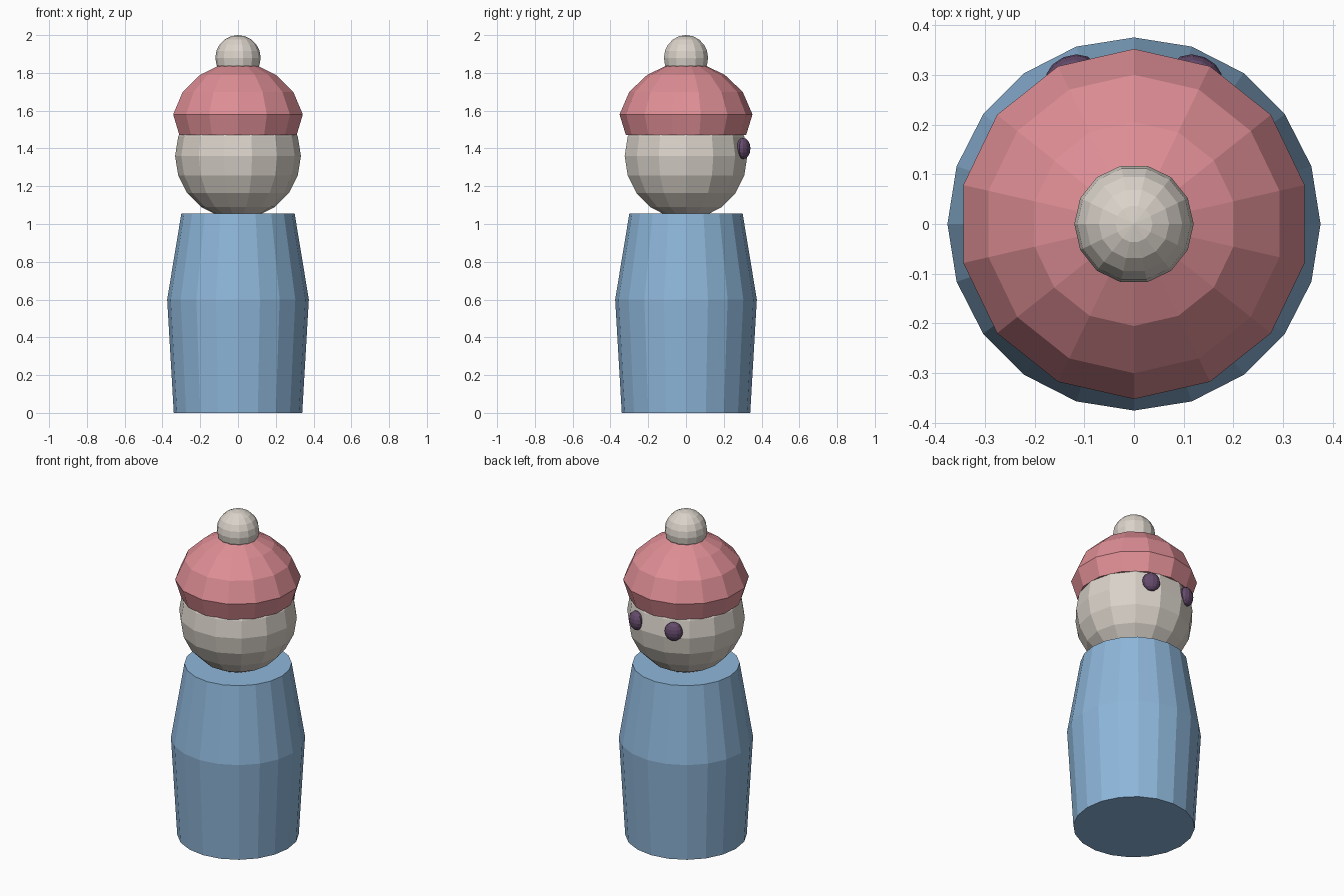
import bpy, bmesh, math
from mathutils import Matrix

cube = bpy.data.objects.get("Cube")
if cube:
    bpy.data.objects.remove(cube, do_unlink=True)


def material(name, color):
    m = bpy.data.materials.new(name)
    m.use_nodes = True
    m.diffuse_color = (*color, 1)
    m.node_tree.nodes["Principled BSDF"].inputs["Base Color"].default_value = (*color, 1)
    return m


BLUE = material("soft blue", (0.27, 0.47, 0.70))
PINK = material("rose pink", (0.73, 0.27, 0.30))
CREAM = material("warm cream", (0.70, 0.65, 0.59))
PLUM = material("dark plum", (0.13, 0.07, 0.15))


def finish(name, bm, mat):
    bmesh.ops.recalc_face_normals(bm, faces=bm.faces)
    mesh = bpy.data.meshes.new(name)
    bm.to_mesh(mesh)
    bm.free()
    mesh.materials.append(mat)
    obj = bpy.data.objects.new(name, mesh)
    bpy.context.collection.objects.link(obj)
    return obj


def turned(name, profile, sides, mat):
    """Closed faceted solid from (radius, height) rings, one corner on +y."""
    bm = bmesh.new()
    rings = []
    for r, z in profile:
        angles = [math.pi / 2 + math.tau * i / sides for i in range(sides)]
        rings.append([bm.verts.new((r * math.cos(a), r * math.sin(a), z)) for a in angles])
    for low, high in zip(rings, rings[1:]):
        for i in range(sides):
            j = (i + 1) % sides
            bm.faces.new((low[i], low[j], high[j], high[i]))
    bm.faces.new(rings[0][::-1])
    bm.faces.new(rings[-1])
    return finish(name, bm, mat)


def ball(name, center, size, sides, rings, mat, turn=0):
    bm = bmesh.new()
    place = (Matrix.Translation(center) @ Matrix.Rotation(turn, 4, "Z")
             @ Matrix.Diagonal((*size, 1)) @ Matrix.Rotation(math.pi / 2, 4, "Z"))
    bmesh.ops.create_uvsphere(bm, u_segments=sides, v_segments=rings, radius=1, matrix=place)
    return finish(name, bm, mat)


# Tapered body
turned("body", [(0.34, 0), (0.375, 0.60), (0.30, 1.055)], 20, BLUE)

# Head, cap and bobble
ball("head", (0, 0, 1.36), (0.333, 0.333, 0.333), 14, 10, CREAM)
turned("cap", [(0.318, 1.47), (0.352, 1.58), (0.300, 1.70), (0.205, 1.79), (0.10, 1.84)],
       14, PINK)
ball("bobble", (0, 0, 1.88), (0.12, 0.12, 0.12), 14, 10, CREAM)

# Eyes, turned to follow the head
for side, name in ((1, "left_eye"), (-1, "right_eye")):
    ball(name, (side * 0.128, 0.303, 1.40), (0.052, 0.035, 0.056), 12, 8, PLUM,
         -side * math.radians(23))
